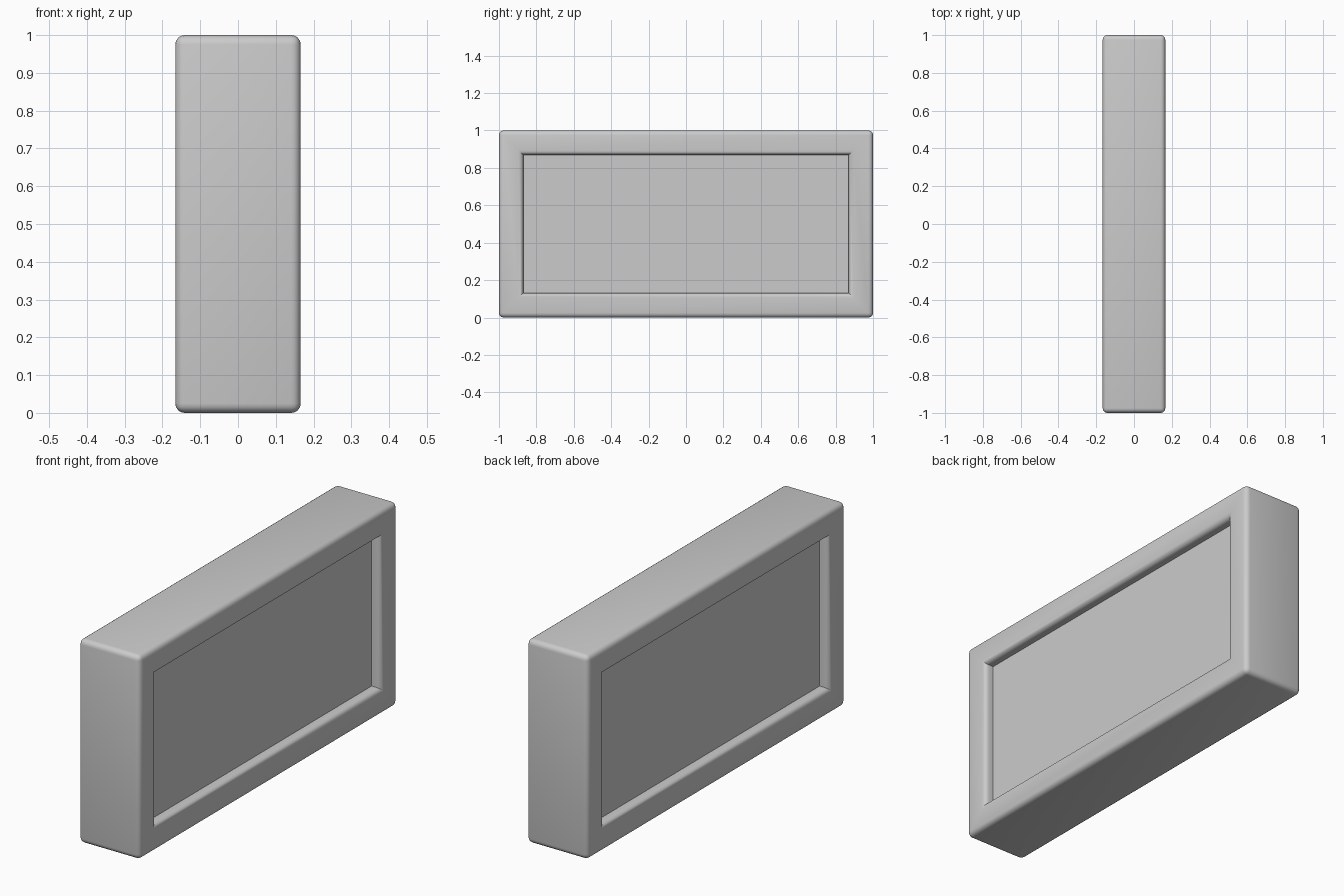
import bpy, bmesh, math
from mathutils import Vector

if "Cube" in bpy.data.objects:
    bpy.data.objects.remove(bpy.data.objects["Cube"])

HX, HY, H = 0.166, 1.0, 1.0      # half thickness, half length, height
FRAME, DEPTH, ROUND = 0.13, 0.05, 0.025

# Solid block
bm = bmesh.new()
bmesh.ops.create_cube(bm, size=1)
for v in bm.verts:
    v.co = Vector((v.co.x * 2 * HX, v.co.y * 2 * HY, (v.co.z + 0.5) * H))
bm.normal_update()

# Recessed panel on both broad sides
sides = [f for f in bm.faces if abs(f.normal.x) > 0.9]
bmesh.ops.inset_individual(bm, faces=sides, thickness=FRAME, use_even_offset=True)
for f in bmesh.ops.extrude_discrete_faces(bm, faces=sides)["faces"]:
    direction = math.copysign(1, f.calc_center_median().x)
    bmesh.ops.translate(bm, verts=f.verts[:], vec=(-direction * DEPTH, 0, 0))
bmesh.ops.recalc_face_normals(bm, faces=bm.faces[:])
bm.normal_update()

# Round the outer edges and the panel rims, leaving the panel floor crisp
edges = [e for e in bm.edges
         if all(abs(v.co.x) > HX - 0.01 for v in e.verts)
         and e.is_convex and e.calc_face_angle(0) > 0.5]
bmesh.ops.bevel(bm, geom=edges, offset=ROUND, segments=4, profile=0.5,
                affect='EDGES', clamp_overlap=True)

mesh = bpy.data.meshes.new("panelled_block")
bm.to_mesh(mesh)
bm.free()
block = bpy.data.objects.new("panelled_block", mesh)
bpy.context.collection.objects.link(block)
bpy.context.view_layer.objects.active = block
block.select_set(True)
bpy.ops.object.shade_smooth_by_angle(angle=math.radians(35))
